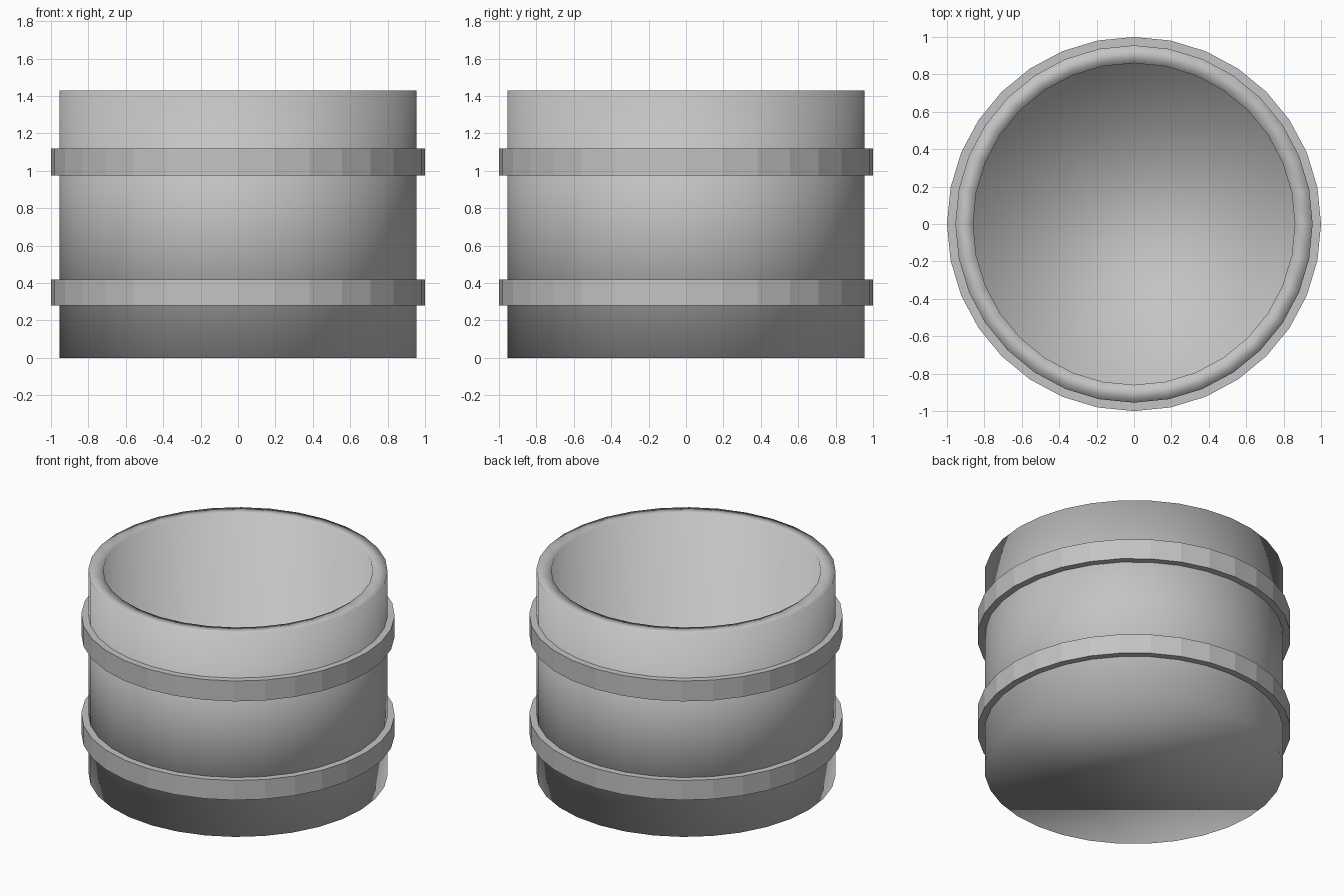
import bpy
import bmesh
from math import cos, sin, tau

SIDES = 32

cube = bpy.data.objects.get("Cube")
if cube:
    bpy.data.objects.remove(cube, do_unlink=True)

grey = bpy.data.materials.new("plain grey")
grey.use_nodes = True
grey.diffuse_color = (0.55, 0.55, 0.55, 1)
grey.node_tree.nodes["Principled BSDF"].inputs["Base Color"].default_value = grey.diffuse_color


def lathe(name, profile, closed, smooth):
    """Turn (radius, height) points round z; open profiles get end caps."""
    bm = bmesh.new()
    rings = [[bm.verts.new((r * cos(tau * i / SIDES), r * sin(tau * i / SIDES), z))
              for i in range(SIDES)] for r, z in profile]
    pairs = list(zip(rings, rings[1:]))
    if closed:
        pairs.append((rings[-1], rings[0]))
    else:
        bm.faces.new(rings[0])
        bm.faces.new(rings[-1])
    for a, b in pairs:
        for i in range(SIDES):
            j = (i + 1) % SIDES
            bm.faces.new((a[i], a[j], b[j], b[i]))
    bmesh.ops.recalc_face_normals(bm, faces=bm.faces)
    for face in bm.faces:
        face.smooth = smooth
    mesh = bpy.data.meshes.new(name)
    bm.to_mesh(mesh)
    bm.free()
    mesh.materials.append(grey)
    obj = bpy.data.objects.new(name, mesh)
    bpy.context.collection.objects.link(obj)


# Hollow tub: outer wall, flat rim, inner wall and floor, softly shaded throughout
lathe("tub", [(0.955, 0), (0.955, 1.43), (0.86, 1.43), (0.86, 0.095)], False, True)

# Two faceted hoops around the wall
for name, low, high in (("lower_hoop", 0.28, 0.418), ("upper_hoop", 0.975, 1.118)):
    lathe(name, [(0.94, low), (1, low), (1, high), (0.94, high)], True, False)
